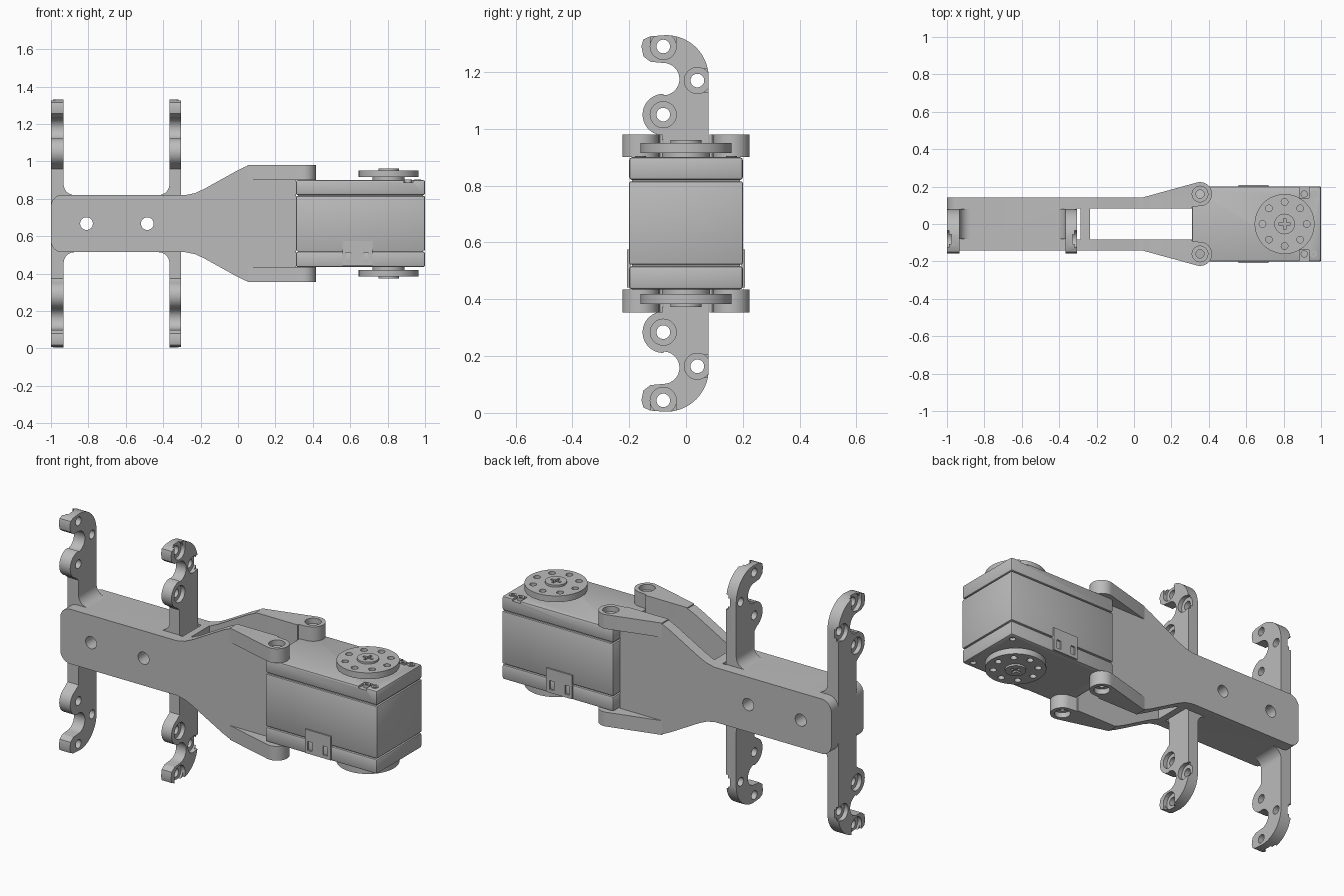
import bpy, bmesh
from math import sin, cos, pi, radians

if "Cube" in bpy.data.objects:
    bpy.data.objects.remove(bpy.data.objects["Cube"], do_unlink=True)

MID = 0.667  # height of the horizontal symmetry plane

grey = bpy.data.materials.new("plain grey")
grey.use_nodes = True
grey.diffuse_color = (0.5, 0.5, 0.5, 1)
grey.node_tree.nodes["Principled BSDF"].inputs["Base Color"].default_value = (0.5, 0.5, 0.5, 1)


def arc(cx, cy, r, a0, a1, n=12):
    angles = [radians(a0 + (a1 - a0) * i / n) for i in range(n + 1)]
    return [(cx + r * cos(a), cy + r * sin(a)) for a in angles]


def prism(name, pts, axis, a, b, bevel=0):
    """Extrude a flat outline along an axis from a to b."""
    place = {"X": lambda u, v, w: (w, u, v),
             "Y": lambda u, v, w: (u, w, v),
             "Z": lambda u, v, w: (u, v, w)}[axis]
    bm = bmesh.new()
    low = [bm.verts.new(place(u, v, a)) for u, v in pts]
    high = [bm.verts.new(place(u, v, b)) for u, v in pts]
    bm.faces.new(low)
    bm.faces.new(high)
    for i in range(len(pts)):
        j = (i + 1) % len(pts)
        bm.faces.new((low[i], low[j], high[j], high[i]))
    bmesh.ops.recalc_face_normals(bm, faces=bm.faces)
    if bevel:
        bmesh.ops.bevel(bm, geom=bm.edges[:], offset=bevel, segments=2,
                        profile=0.5, affect="EDGES")
    mesh = bpy.data.meshes.new(name)
    bm.to_mesh(mesh)
    bm.free()
    mesh.materials.append(grey)
    ob = bpy.data.objects.new(name, mesh)
    bpy.context.collection.objects.link(ob)
    return ob


def box(name, x0, x1, y0, y1, z0, z1, bevel=0):
    return prism(name, [(x0, y0), (x1, y0), (x1, y1), (x0, y1)], "Z", z0, z1, bevel)


def rod(name, u, v, r, axis, a, b, n=32):
    return prism(name, arc(u, v, r, 0, 360 - 360 / n, n - 1), axis, a, b)


def cut(ob, cutters):
    """Subtract the cutters, then delete them."""
    for c in cutters:
        c.hide_render = True
        mod = ob.modifiers.new("cut", "BOOLEAN")
        mod.operation, mod.solver, mod.object = "DIFFERENCE", "EXACT", c
    graph = bpy.context.evaluated_depsgraph_get()
    mesh = bpy.data.meshes.new_from_object(ob.evaluated_get(graph))
    ob.modifiers.clear()
    ob.data = mesh
    for c in cutters:
        bpy.data.objects.remove(c, do_unlink=True)


def mirrored(ob, name, axis):
    """Copy a part across the y = 0 plane or the middle height."""
    new = bpy.data.objects.new(name, ob.data.copy())
    bpy.context.collection.objects.link(new)
    for v in new.data.vertices:
        if axis == "Y":
            v.co.y = -v.co.y
        else:
            v.co.z = 2 * MID - v.co.z
    new.data.flip_normals()
    return new


# Link bar that widens into two side arms
upper = [(0.31, 0.98), (0.09, 0.98), (0.04, 0.972), (0.0, 0.953), (-0.18, 0.853),
         (-0.23, 0.83), (-0.28, 0.82)] + arc(-0.94, 0.76, 0.06, 90, 180)
lower = [(x, 2 * MID - z) for x, z in reversed(upper)]
bar = prism("link_bar", upper + lower, "Y", -0.143, 0.143)
cut(bar, [box("slot", -0.235, 0.5, -0.083, 0.083, 0, 2),
          box("slit", -0.305, -0.285, -0.083, 0.083, 0, 2)]
    + [rod("bolt_hole", x, MID, 0.034, "Y", -1, 1) for x in (-0.81, -0.485)])

# Four clevis tabs that grip the motor
outline = [(0.05, 0.083), (0.22, 0.083)] + arc(0.353, 0.16, 0.064, -80, 102, 20) + [(0.05, 0.143)]
tab = prism("upper_back_tab", outline, "Z", 0.9, 0.98)
cut(tab, [rod("counterbore", 0.353, 0.16, 0.042, "Z", 0.95, 1.1),
          rod("pin_hole", 0.353, 0.16, 0.022, "Z", 0.8, 1.1)])
front_tab = mirrored(tab, "upper_front_tab", "Y")
mirrored(tab, "lower_back_tab", "Z")
mirrored(front_tab, "lower_front_tab", "Z")

# Hooked mounting posts, countersunk on their outward side
hook = ([(-0.08, 0.74), (0.08, 0.74)] + arc(-0.07, 1.18, 0.15, 0, 90, 16)
        + [(-0.125, 1.326), (-0.15, 1.315), (-0.157, 1.29), (-0.15, 1.255), (-0.125, 1.236)]
        + arc(-0.08, 1.175, 0.057, 90, -90, 16)
        + arc(-0.08, 1.05, 0.073, 90, 250, 16) + [(-0.08, 0.96)])
HOLES = [(-0.08, 1.29), (0.04, 1.17), (-0.08, 1.05)]


def post(name, x0, x1, side):
    ob = prism("upper_" + name, hook, "X", x0, x1)
    face = x1 if side > 0 else x0

    def pocket(depth):
        return sorted((face - side * depth, face + side * 0.1))

    cuts = []
    for y, z in HOLES:
        cuts += [rod("hole", y, z, 0.024, "X", x0 - 0.1, x1 + 0.1),
                 rod("counterbore", y, z, 0.046, "X", *pocket(0.024))]
    a, b = pocket(0.012)
    cuts += [box("top_notch", a, b, -0.125, -0.035, 1.29, 1.5),
             box("side_notch", a, b, 0.04, 0.2, 1.13, 1.21)]
    cut(ob, cuts)
    mirrored(ob, "lower_" + name, "Z")
    # Fillet joining the post to the bar
    inner = x0 if side > 0 else x1
    d = -side
    curve = [(inner + d * (0.057 + u), v) for u, v in arc(0, 0.877, 0.057, 180, 270)]
    fillet = prism("upper_fillet_" + name, curve + [(inner + d * 0.057, 0.8), (inner, 0.8)],
                   "Y", -0.08, 0.08)
    mirrored(fillet, "lower_fillet_" + name, "Z")


post("end_post", -1.0, -0.932, -1)
post("inner_post", -0.367, -0.305, 1)

# Motor casing in three layers around a recessed core
box("motor_core", 0.32, 0.99, -0.19, 0.19, 0.45, 0.88)
base = box("motor_base", 0.31, 1.0, -0.2, 0.2, 0.435, 0.517, 0.01)
box("motor_middle", 0.31, 1.0, -0.2, 0.2, 0.522, 0.815, 0.006)
lid = box("motor_lid", 0.31, 1.0, -0.2, 0.2, 0.82, 0.9, 0.01)
cut(base, [rod("hole", x, y, 0.016, "Z", 0.3, 0.45, 16)
           for x in (0.37, 0.96) for y in (-0.16, 0.16)])
cut(lid, [box("notch", 0.885, 0.935, y - 0.035, y + 0.035, 0.888, 1)
          for y in (-0.175, 0.175)])
for y in (-0.16, 0.16):
    for x in (0.91, 0.96):
        screw = rod("lid_screw", x, y, 0.019, "Z", 0.88, 0.904, 20)
        cut(screw, [rod("socket", x, y, 0.009, "Z", 0.896, 1, 12)])

# Round output horns above and below the motor
HX = 0.805
horn = rod("upper_horn", HX, 0, 0.16, "Z", 0.915, 0.95, 64)
cut(horn, [rod("hole", HX + 0.118 * cos(i * pi / 4), 0.118 * sin(i * pi / 4),
               0.018, "Z", 0.8, 1.1, 16) for i in range(8)])
hub = rod("upper_hub", HX, 0, 0.055, "Z", 0.91, 0.961)
cut(hub, [box("cross", HX - 0.03, HX + 0.03, -0.007, 0.007, 0.95, 1),
          box("cross", HX - 0.007, HX + 0.007, -0.03, 0.03, 0.95, 1)])
collar = rod("upper_collar", HX, 0, 0.085, "Z", 0.89, 0.92, 40)
for part in (horn, hub, collar):
    mirrored(part, part.name.replace("upper", "lower"), "Z")

# Slotted connector plates on both sides of the motor
plate = box("front_connector", 0.56, 0.72, -0.208, -0.195, 0.442, 0.575)
cut(plate, [box("slot", x - 0.014, x + 0.014, -0.3, -0.1, 0.46, 0.51) for x in (0.59, 0.685)])
mirrored(plate, "back_connector", "Y")

# Smooth curved walls while keeping hard edges
for ob in bpy.context.collection.objects:
    if ob.type == "MESH" and grey.name in ob.data.materials:
        ob.data.shade_smooth()
        ob.data.set_sharp_from_angle(angle=radians(30))
